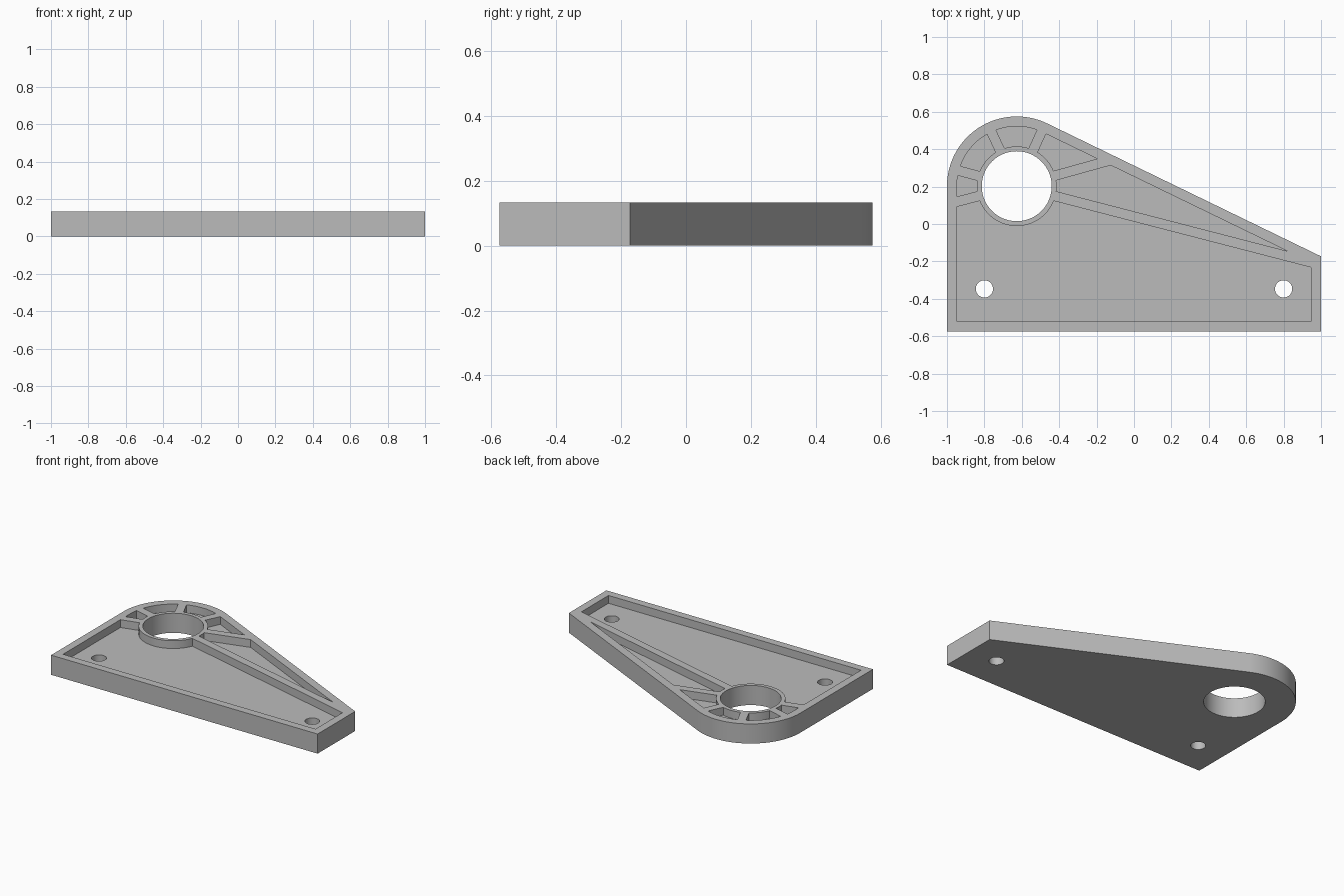
import bpy, bmesh
from math import sin, cos, acos, atan2, hypot, radians, pi

if "Cube" in bpy.data.objects:
    bpy.data.objects.remove(bpy.data.objects["Cube"], do_unlink=True)

HEIGHT, FLOOR, RIM = 0.133, 0.08, 0.053
CX, CY, R_OUT = -0.627, 0.202, 0.373      # bearing end of the plate
R_BORE, R_HUB, R_BOLT = 0.187, 0.213, 0.046
BOTTOM, RIGHT_TOP = -0.575, -0.173
SPOKES = (-14.5, 15.5, 65.5, 115, 165, 194.5)

grey = bpy.data.materials.new("plain grey")
grey.use_nodes = True
grey.diffuse_color = (0.5, 0.5, 0.5, 1)
grey.node_tree.nodes["Principled BSDF"].inputs["Base Color"].default_value = (0.5, 0.5, 0.5, 1)


def prism(name, points, z0, z1):
    """Extrude a counter-clockwise outline from z0 to z1."""
    bm = bmesh.new()
    face = bm.faces.new([bm.verts.new((x, y, z0)) for x, y in points])
    ext = bmesh.ops.extrude_face_region(bm, geom=[face])
    top = [v for v in ext["geom"] if isinstance(v, bmesh.types.BMVert)]
    bmesh.ops.translate(bm, verts=top, vec=(0, 0, z1 - z0))
    bmesh.ops.recalc_face_normals(bm, faces=bm.faces)
    mesh = bpy.data.meshes.new(name)
    bm.to_mesh(mesh)
    bm.free()
    mesh.materials.append(grey)
    obj = bpy.data.objects.new(name, mesh)
    bpy.context.collection.objects.link(obj)
    return obj


def circle(x, y, r, n=96):
    return [(x + r * cos(2 * pi * i / n), y + r * sin(2 * pi * i / n)) for i in range(n)]


def cut(target, cutters):
    """Subtract the cutters, bake the result and discard them."""
    for c in cutters:
        c.hide_render = True
        mod = target.modifiers.new(c.name, "BOOLEAN")
        mod.operation, mod.solver, mod.object = "DIFFERENCE", "EXACT", c
    deps = bpy.context.evaluated_depsgraph_get()
    mesh = bpy.data.meshes.new_from_object(target.evaluated_get(deps))
    target.modifiers.clear()
    target.data = mesh
    for c in cutters:
        bpy.data.objects.remove(c, do_unlink=True)


# Angle where the sloping edge is tangent to the round end
dx, dy = 1 - CX, RIGHT_TOP - CY
tangent = atan2(dy, dx) + acos(R_OUT / hypot(dx, dy))


def outline(inset):
    """Plate outline, moved inwards by inset."""
    r, right = R_OUT - inset, 1 - inset
    y_right = CY + (r - (right - CX) * cos(tangent)) / sin(tangent)
    arc = [tangent + (pi - tangent) * i / 40 for i in range(41)]
    return ([(-1 + inset, BOTTOM + inset), (right, BOTTOM + inset), (right, y_right)]
            + [(CX + r * cos(a), CY + r * sin(a)) for a in arc])


def spoke(angle):
    """Straight rib running outwards from the hub centre."""
    c, s, w = cos(radians(angle)), sin(radians(angle)), RIM / 2
    corners = [(0, -w), (2, -w), (2, w), (0, w)]
    return prism("rib_helper", [(CX + u * c - v * s, CY + u * s + v * c) for u, v in corners], -0.1, 0.4)


# Pocket volume, leaving the hub ring and ribs standing
pocket = prism("pocket_cutter", outline(RIM), FLOOR, 0.25)
cut(pocket, [prism("hub_helper", circle(CX, CY, R_HUB), -0.12, 0.42)] + [spoke(a) for a in SPOKES])

# Bracket plate with pockets, bearing bore and two bolt holes
plate = prism("bracket_plate", outline(0), 0, HEIGHT)
holes = [prism("bore_cutter", circle(CX, CY, R_BORE), -0.1, 0.3)]
holes += [prism("bolt_cutter", circle(x, -0.347, R_BOLT, 48), -0.1, 0.3) for x in (-0.8, 0.8)]
cut(plate, [pocket] + holes)

bpy.ops.object.select_all(action="DESELECT")
plate.select_set(True)
bpy.context.view_layer.objects.active = plate
bpy.ops.object.shade_smooth_by_angle(angle=radians(30))
